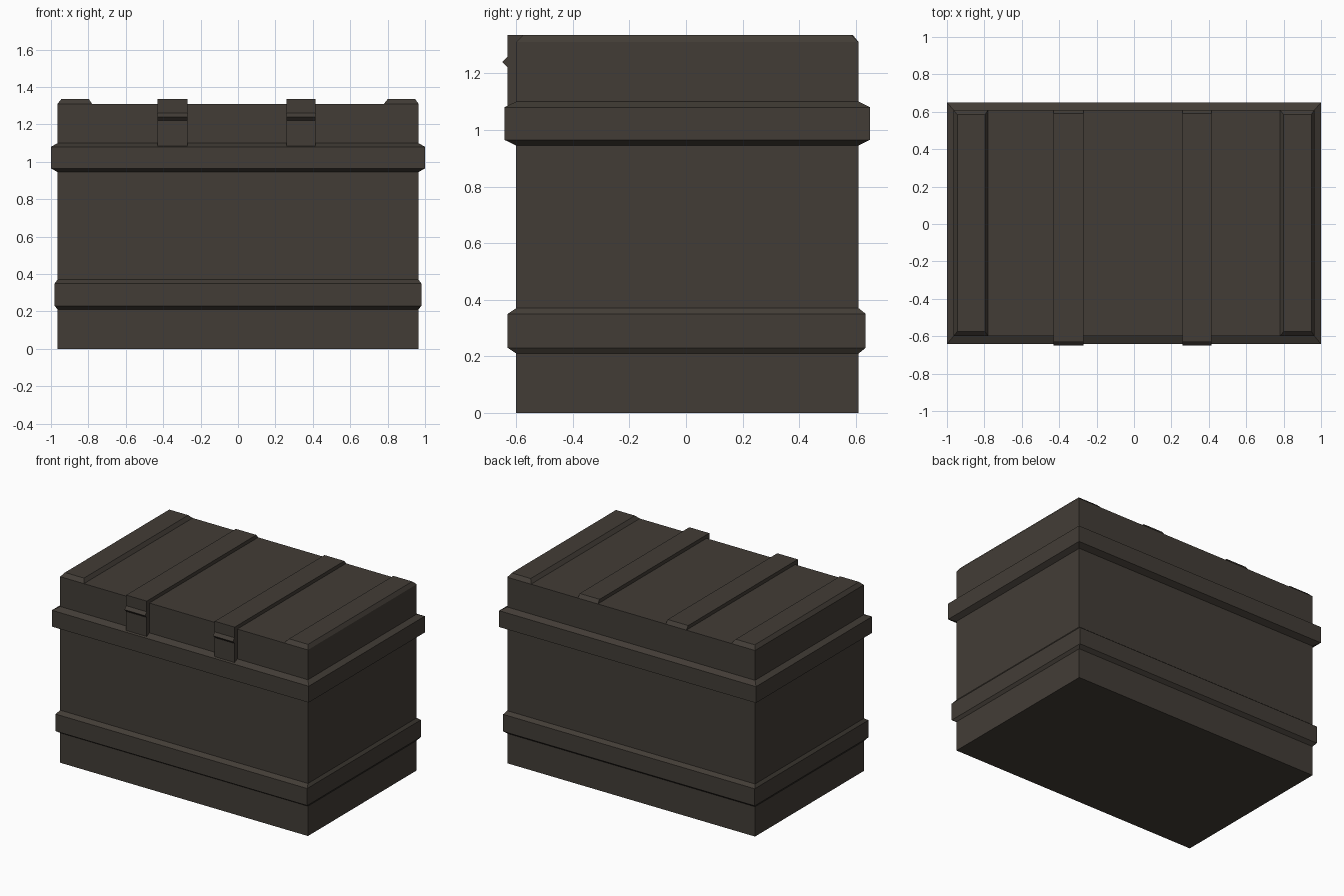
import bpy
import bmesh

if "Cube" in bpy.data.objects:
    bpy.data.objects.remove(bpy.data.objects["Cube"])

# One dark brown-grey colour for the whole crate
crate_mat = bpy.data.materials.new("dark brown grey")
crate_mat.diffuse_color = (0.055, 0.046, 0.037, 1.0)
crate_mat.use_nodes = True
crate_mat.node_tree.nodes["Principled BSDF"].inputs["Base Color"].default_value = crate_mat.diffuse_color


def finish(name, bm):
    mesh = bpy.data.meshes.new(name)
    bm.to_mesh(mesh)
    bm.free()
    mesh.materials.append(crate_mat)
    obj = bpy.data.objects.new(name, mesh)
    bpy.context.collection.objects.link(obj)
    return obj


def loft(name, sections, bottom=False, top=False):
    """Stack rectangles (x0, x1, y0, y1, z) from low to high and skin them."""
    bm = bmesh.new()
    loops = []
    for x0, x1, y0, y1, z in sections:
        corners = ((x0, y0), (x1, y0), (x1, y1), (x0, y1))
        loops.append([bm.verts.new((x, y, z)) for x, y in corners])
    for lo, hi in zip(loops, loops[1:]):
        for i in range(4):
            j = (i + 1) % 4
            bm.faces.new((lo[i], lo[j], hi[j], hi[i]))
    if bottom:
        bm.faces.new(loops[0][::-1])
    if top:
        bm.faces.new(loops[-1])
    return finish(name, bm)


def extrude_x(name, profile, x0, x1):
    """Extrude a closed (y, z) profile between two x positions."""
    bm = bmesh.new()
    face = bm.faces.new([bm.verts.new((x0, y, z)) for y, z in profile])
    ext = bmesh.ops.extrude_face_region(bm, geom=[face], use_keep_orig=True)
    verts = [g for g in ext["geom"] if isinstance(g, bmesh.types.BMVert)]
    bmesh.ops.translate(bm, verts=verts, vec=(x1 - x0, 0, 0))
    bmesh.ops.recalc_face_normals(bm, faces=bm.faces[:])
    return finish(name, bm)


W, F, B = 0.965, -0.60, 0.61   # half width, front and back of the box
LID_Z, RIB_Z = 1.31, 1.335

# Box and lid
loft("box", [(-W, W, F, B, 0.0), (-W, W, F, B, 1.02)], bottom=True)
loft("lid", [(-W, W, F, B, 1.02), (-W, W, F, B, LID_Z)], top=True)


# Bevelled bands around the box
def band(name, half, y0, y1, z0, z1):
    inner, outer = (-W, W, F, B), (-half, half, y0, y1)
    loft(name, [inner + (z0,), outer + (z0 + 0.02,),
                outer + (z1 - 0.02,), inner + (z1,)])


band("lower_band", 0.98, -0.63, 0.635, 0.21, 0.37)
band("upper_band", 1.0, -0.642, 0.65, 0.945, 1.10)

# Bevelled ribs at both ends of the lid
for name, x0, x1 in (("left_rib", -W, -0.78), ("right_rib", 0.78, W)):
    loft(name, [(x0, x1, F, B, LID_Z),
                (x0 + 0.02, x1 - 0.017, F + 0.025, B - 0.025, RIB_Z)], top=True)

# Straps over the lid, with a pointed latch ridge on the front
strap = [(-0.63, 1.085), (-0.63, 1.22), (-0.65, 1.24), (-0.63, 1.26),
         (-0.63, RIB_Z), (0.59, RIB_Z), (0.61, LID_Z), (0.60, 1.30),
         (-0.59, 1.30), (-0.59, 1.085)]
extrude_x("left_strap", strap, -0.43, -0.27)
extrude_x("right_strap", strap, 0.26, 0.415)
